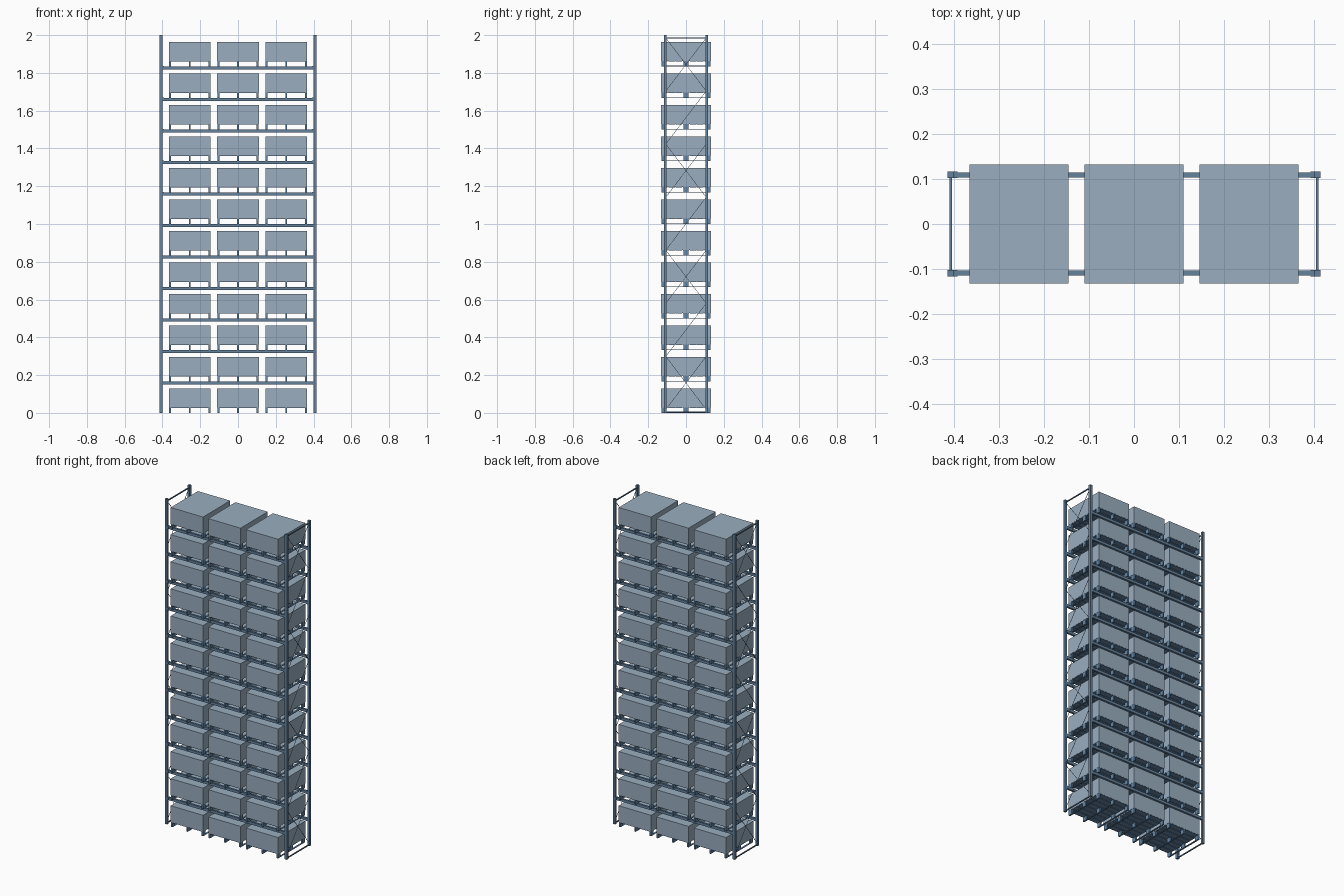
import bpy, bmesh
from mathutils import Vector, Matrix

if "Cube" in bpy.data.objects:
    bpy.data.objects.remove(bpy.data.objects["Cube"])

LEVELS = 12
PITCH = 0.1668
BAYS = (-0.2555, 0.0, 0.2555)


def material(name, rgb):
    m = bpy.data.materials.new(name)
    m.diffuse_color = (*rgb, 1)
    m.use_nodes = True
    m.node_tree.nodes["Principled BSDF"].inputs["Base Color"].default_value = m.diffuse_color
    return m


STEEL = material("rack_steel", (0.13, 0.225, 0.34))
BLUE = material("pallet_blue", (0.13, 0.25, 0.40))
CARTON = material("load_grey", (0.32, 0.42, 0.52))


def add_box(bm, x, y, z):
    """Box from (min, max) ranges."""
    size = (x[1] - x[0], y[1] - y[0], z[1] - z[0])
    mid = Vector((sum(x) / 2, sum(y) / 2, sum(z) / 2))
    bmesh.ops.create_cube(bm, size=1, matrix=Matrix.Translation(mid) @ Matrix.Diagonal((*size, 1)))


def add_bar(bm, a, b, w):
    """Square bar between two points."""
    a, b = Vector(a), Vector(b)
    d = b - a
    rot = d.to_track_quat('Z', 'X').to_matrix().to_4x4()
    bmesh.ops.create_cube(bm, size=1, matrix=Matrix.Translation((a + b) / 2) @ rot
                          @ Matrix.Diagonal((w, w, d.length, 1)))


def make_mesh(name, bm, mat):
    me = bpy.data.meshes.new(name)
    bm.to_mesh(me)
    bm.free()
    me.materials.append(mat)
    return me


def place(name, me, loc=(0, 0, 0)):
    ob = bpy.data.objects.new(name, me)
    ob.location = loc
    bpy.context.collection.objects.link(ob)
    return ob


# Uprights
bm = bmesh.new()
for sx in (-1, 1):
    for sy in (-1, 1):
        add_box(bm, sorted((sx * 0.400, sx * 0.415)), sorted((sy * 0.102, sy * 0.117)), (0, 2))
place("uprights", make_mesh("uprights", bm, STEEL))

# End frame bracing: crossed panels alternating with single diagonals
bm = bmesh.new()
panels = 7
z0, z1 = 0.018, 1.985
step = (z1 - z0) / panels
for x in (-0.4075, 0.4075):
    for z in (0.005, z1):
        add_bar(bm, (x, -0.104, z), (x, 0.104, z), 0.006)
    for i in range(panels):
        lo, hi = z0 + i * step, z0 + (i + 1) * step
        add_bar(bm, (x, -0.107, lo), (x, 0.107, hi), 0.002)
        if i % 2 == 0:
            add_bar(bm, (x, 0.107, lo), (x, -0.107, hi), 0.002)
place("end_bracing", make_mesh("end_bracing", bm, STEEL))

# Load beams with end connectors
bm = bmesh.new()
for sy in (-1, 1):
    add_box(bm, (-0.400, 0.400), sorted((sy * 0.103, sy * 0.115)), (-0.016, 0))
    for sx in (-1, 1):
        add_box(bm, sorted((sx * 0.393, sx * 0.401)), sorted((sy * 0.102, sy * 0.117)), (-0.0165, 0.0005))
beam_mesh = make_mesh("load_beams", bm, STEEL)
for i in range(1, LEVELS):
    place(f"load_beams_{i}", beam_mesh, (0, 0, i * PITCH))

# Pallet: skids, blocks and deck boards
bm = bmesh.new()
for x in (-0.104, 0, 0.104):
    add_box(bm, (x - 0.005, x + 0.005), (-0.131, 0.131), (0, 0.003))
    for y in (-0.118, 0, 0.118):
        add_box(bm, (x - 0.005, x + 0.005), (y - 0.013, y + 0.013), (0.003, 0.0265))
for k in range(7):
    y = (k - 3) * 0.0380
    add_box(bm, (-0.109, 0.109), (y - 0.017, y + 0.017), (0.0265, 0.029))
pallet_mesh = make_mesh("pallet", bm, BLUE)

# Boxed load
bm = bmesh.new()
add_box(bm, (-0.110, 0.110), (-0.132, 0.132), (0.029, 0.130))
load_mesh = make_mesh("load", bm, CARTON)

for i in range(LEVELS):
    for j, x in enumerate(BAYS):
        place(f"pallet_{i}_{j}", pallet_mesh, (x, 0, i * PITCH))
        place(f"load_{i}_{j}", load_mesh, (x, 0, i * PITCH))
